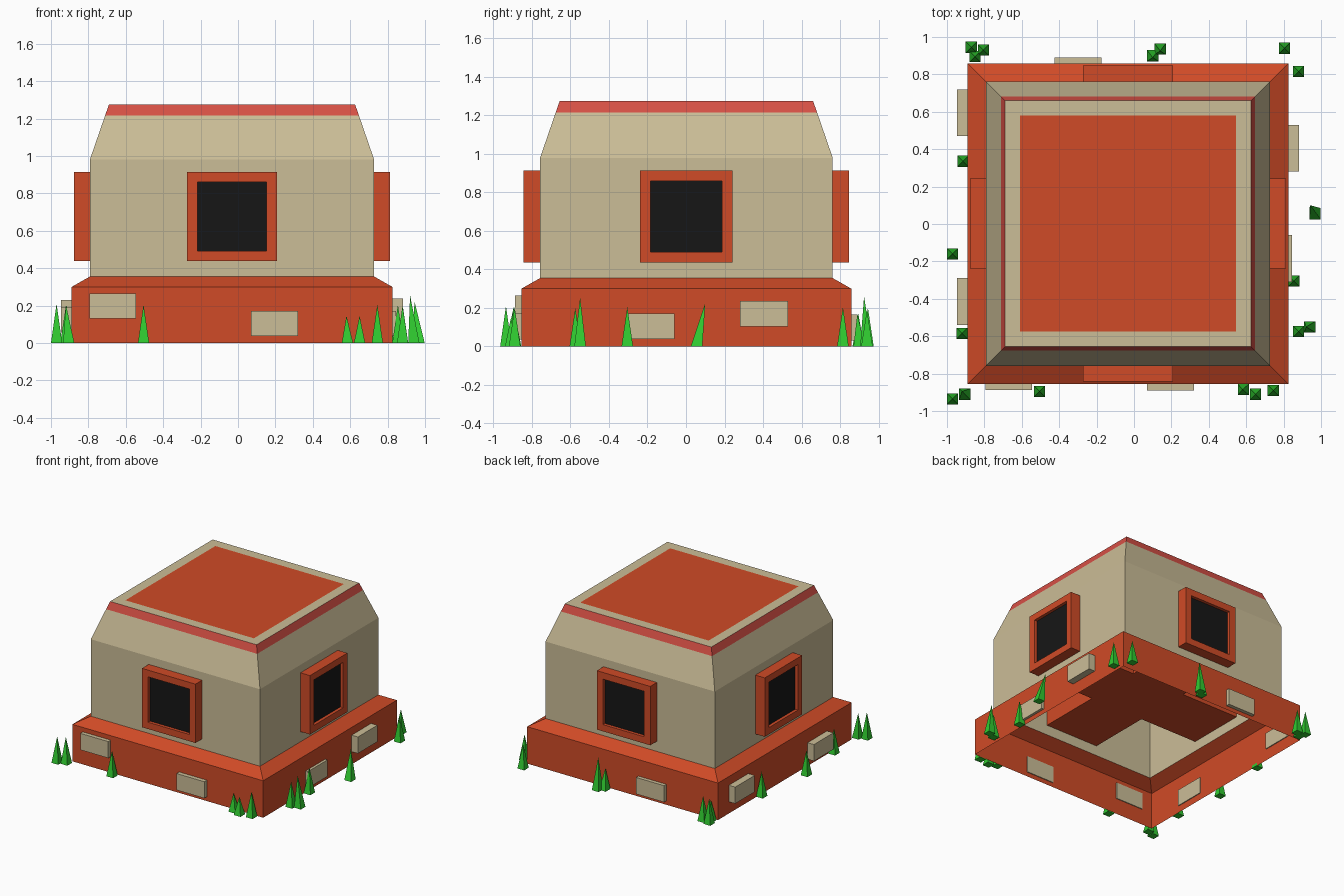
import bpy, bmesh
from mathutils import Matrix, Vector

if "Cube" in bpy.data.objects:
    bpy.data.objects.remove(bpy.data.objects["Cube"])

CX, CY = -0.032, 0.002   # centre of the building


def mat(name, r, g, b):
    m = bpy.data.materials.new(name)
    m.diffuse_color = (r, g, b, 1)
    m.use_nodes = True
    m.node_tree.nodes["Principled BSDF"].inputs["Base Color"].default_value = m.diffuse_color
    return m


ORANGE = mat("orange", 0.63, 0.07, 0.02)
TAN = mat("tan", 0.60, 0.51, 0.31)
RED = mat("red", 0.68, 0.08, 0.06)
BLACK = mat("black", 0.008, 0.008, 0.008)
GREEN = mat("green", 0.03, 0.60, 0.03)


def finish(bm, name, *mats):
    me = bpy.data.meshes.new(name)
    bm.to_mesh(me)
    bm.free()
    for m in mats:
        me.materials.append(m)
    ob = bpy.data.objects.new(name, me)
    bpy.context.collection.objects.link(ob)
    return ob


def square_shell(name, profile, mats, slots, cap=None):
    """Stack square rings (half width, z); optional cap closes the top."""
    bm = bmesh.new()
    rings = [[bm.verts.new((CX + sx * h, CY + sy * h, z))
              for sx, sy in ((-1, -1), (1, -1), (1, 1), (-1, 1))]
             for h, z in profile]
    for lo, hi, slot in zip(rings, rings[1:], slots):
        for i in range(4):
            j = (i + 1) % 4
            bm.faces.new((lo[i], lo[j], hi[j], hi[i])).material_index = slot
    if cap is not None:
        bm.faces.new(rings[-1]).material_index = cap
    return finish(bm, name, *mats)


def box_mesh(lo, hi):
    lo, hi = Vector(lo), Vector(hi)
    bm = bmesh.new()
    bmesh.ops.create_cube(bm, size=1, matrix=Matrix.Translation((lo + hi) / 2)
                          @ Matrix.Diagonal((*(hi - lo), 1)))
    return bm


# Open-bottomed plinth with sloped ledge
square_shell("plinth", [(0.857, 0), (0.857, 0.30), (0.76, 0.355)], [ORANGE], [0, 0])

# Walls, tapered upper part, red trim and flat roof panel
square_shell("walls_and_roof",
             [(0.76, 0.355), (0.76, 0.98), (0.679, 1.215), (0.658, 1.275), (0.577, 1.275)],
             [TAN, RED, ORANGE], [0, 0, 1, 0], cap=2)

# Window beams: run right through the building, recessed pane at each end
for name, axis in (("front_back_windows", 1), ("side_windows", 0)):
    half = [0.24, 0.24]
    half[axis] = 0.845
    bm = box_mesh((CX - half[0], CY - half[1], 0.437), (CX + half[0], CY + half[1], 0.915))
    bm.normal_update()
    for f in [f for f in bm.faces if abs(f.normal[axis]) > 0.9]:
        inward = -f.normal.copy() * 0.025
        bmesh.ops.inset_region(bm, faces=[f], thickness=0.077)
        bmesh.ops.inset_region(bm, faces=[f], thickness=0.0001)
        bmesh.ops.translate(bm, verts=f.verts, vec=inward)
        f.material_index = 1
    finish(bm, name, ORANGE, BLACK)

# Stones on the plinth: side, start along wall, bottom z, outer coordinate
STONES = [("front", -0.795, 0.13, -0.887), ("front", 0.07, 0.036, -0.889),
          ("back", -0.425, 0.032, 0.889),
          ("right", 0.28, 0.103, 0.881), ("right", -0.31, 0.038, 0.846),
          ("left", 0.47, 0.095, -0.946), ("left", -0.54, 0.055, -0.946)]
for side, s, z, out in STONES:
    along_x = side in ("front", "back")
    sign = 1 if out > 0 else -1
    back = (CY if along_x else CX) + sign * 0.85
    a, b = sorted((back, out))
    if along_x:
        bm = box_mesh((s, a, z), (s + 0.25, b, z + 0.134))
    else:
        bm = box_mesh((a, s, z), (b, s + 0.25, z + 0.134))
    finish(bm, side + "_stone", TAN)

# Grass blades: x, y, height, lean x, lean y
GRASS = [(-0.87, 0.945, 0.20, 0, 0), (-0.85, 0.895, 0.17, 0, 0), (-0.805, 0.93, 0.20, 0, 0),
         (0.10, 0.90, 0.17, 0, -0.01), (0.14, 0.935, 0.26, 0, -0.01),
         (0.805, 0.94, 0.19, 0, 0), (0.88, 0.815, 0.205, 0, 0),
         (-0.915, 0.335, 0.20, 0, 0), (-0.97, -0.16, 0.20, 0, 0),
         (-0.92, -0.585, 0.20, 0, 0), (-0.97, -0.935, 0.21, 0, 0),
         (-0.905, -0.91, 0.205, -0.015, 0.015), (-0.505, -0.895, 0.205, 0, 0),
         (0.585, -0.885, 0.145, -0.005, 0), (0.65, -0.91, 0.145, 0, 0),
         (0.745, -0.89, 0.205, 0, 0), (0.88, -0.575, 0.20, 0, 0),
         (0.94, -0.55, 0.255, -0.02, 0), (0.855, -0.305, 0.205, 0, 0),
         (0.968, 0.055, 0.225, -0.025, 0.045)]
for x, y, h, lx, ly in GRASS:
    bm = bmesh.new()
    r = 0.03
    base = [bm.verts.new((x + dx * r, y + dy * r, 0))
            for dx, dy in ((-1, -1), (1, -1), (1, 1), (-1, 1))]
    tip = bm.verts.new((x + lx, y + ly, h))
    bm.faces.new(base[::-1])
    for i in range(4):
        bm.faces.new((base[i], base[(i + 1) % 4], tip))
    finish(bm, "grass_blade", GREEN)
